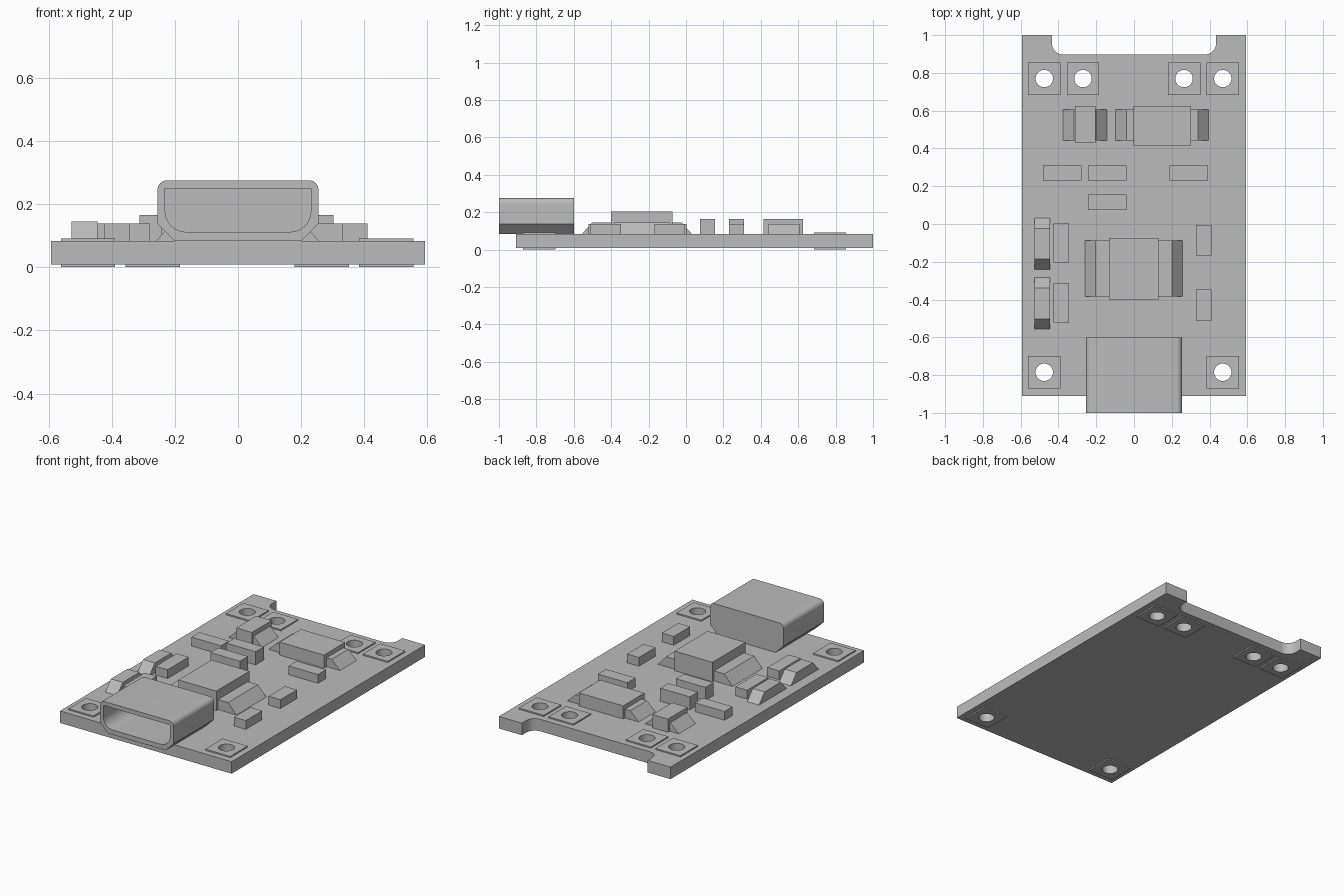
import bpy, bmesh
from math import sin, cos, pi, radians
from mathutils import Matrix, Vector

if "Cube" in bpy.data.objects:
    bpy.data.objects.remove(bpy.data.objects["Cube"])

grey = bpy.data.materials.new("plain grey")
grey.use_nodes = True
grey.diffuse_color = (0.5, 0.5, 0.5, 1)
grey.node_tree.nodes["Principled BSDF"].inputs["Base Color"].default_value = (0.5, 0.5, 0.5, 1)

BOTTOM, TOP = 0.008, 0.083
PLATE = 0.008


def add_object(name, mesh):
    mesh.materials.clear()
    mesh.materials.append(grey)
    obj = bpy.data.objects.new(name, mesh)
    bpy.context.collection.objects.link(obj)
    return obj


def arc(cx, cy, r, start, end, steps=8):
    angles = [radians(start + (end - start) * i / steps) for i in range(steps + 1)]
    return [(cx + r * cos(a), cy + r * sin(a)) for a in angles]


def circle(cx, cy, r):
    return arc(cx, cy, r, 0, 360, 32)[:-1]


def rectangle(x0, x1, y0, y1):
    return [(x0, y0), (x1, y0), (x1, y1), (x0, y1)]


def extrude_loops(name, loops, low, high, matrix=Matrix()):
    """Fill nested outlines (inner ones become holes) and extrude them."""
    curve = bpy.data.curves.new(name, 'CURVE')
    curve.dimensions, curve.fill_mode = '2D', 'BOTH'
    curve.extrude = (high - low) / 2
    for loop in loops:
        spline = curve.splines.new('POLY')
        spline.points.add(len(loop) - 1)
        for point, (x, y) in zip(spline.points, loop):
            point.co = (x, y, 0, 1)
        spline.use_cyclic_u = True
    helper = bpy.data.objects.new(name + " outline", curve)
    bpy.context.collection.objects.link(helper)
    graph = bpy.context.evaluated_depsgraph_get()
    mesh = bpy.data.meshes.new_from_object(helper.evaluated_get(graph))
    bpy.data.objects.remove(helper)
    bm = bmesh.new()
    bm.from_mesh(mesh)
    bmesh.ops.remove_doubles(bm, verts=bm.verts, dist=0.0002)
    bmesh.ops.recalc_face_normals(bm, faces=bm.faces)
    bm.transform(matrix @ Matrix.Translation((0, 0, (low + high) / 2)))
    bm.to_mesh(mesh)
    bm.free()
    return add_object(name, mesh)


def block(name, x0, x1, y0, y1, height, slope_x=0, slope_y=0):
    """Box on the board whose ends may slope inward towards the top."""
    bm = bmesh.new()
    bmesh.ops.create_cube(bm, size=1)
    for v in bm.verts:
        upper = v.co.z > 0
        sx, sy = (1 if v.co.x > 0 else -1), (1 if v.co.y > 0 else -1)
        v.co = Vector((x1 if sx > 0 else x0, y1 if sy > 0 else y0, height if upper else TOP))
        if upper:
            v.co.x -= sx * slope_x
            v.co.y -= sy * slope_y
    mesh = bpy.data.meshes.new(name)
    bm.to_mesh(mesh)
    bm.free()
    return add_object(name, mesh)


# Circuit board with a rounded notch and mounting holes
holes = [(-0.475, 0.77), (-0.27, 0.77), (0.265, 0.77), (0.47, 0.77), (-0.475, -0.785), (0.47, -0.785)]
R = 0.046
outline = [(-0.593, -0.91), (0.593, -0.91), (0.593, 1), (0.435, 1)]
outline += arc(0.375, 0.957, 0.06, 0, -90) + arc(-0.375, 0.957, 0.06, -90, -180)
outline += [(-0.435, 1), (-0.593, 1)]
board = extrude_loops("board", [outline] + [circle(x, y, R) for x, y in holes], BOTTOM, TOP)

# Square solder pads around each hole, on both sides
for i, (x, y) in enumerate(holes, 1):
    loops = [rectangle(x - 0.086, x + 0.086, y - 0.086, y + 0.086), circle(x, y, R)]
    extrude_loops(f"top_pad_{i}", loops, TOP, TOP + PLATE)
    extrude_loops(f"bottom_pad_{i}", loops, 0, BOTTOM)

# Socket shell, open at the front and closed at the back
stand = Matrix.Rotation(pi / 2, 4, 'X')
shell = [(-0.2, TOP), (0.2, TOP), (0.255, 0.138)]
shell += arc(0.225, 0.245, 0.03, 0, 90) + arc(-0.225, 0.245, 0.03, 90, 180) + [(-0.255, 0.138)]
cavity = arc(-0.165, 0.178, 0.066, 180, 270) + arc(0.165, 0.178, 0.066, 270, 360)
cavity += [(0.231, 0.249), (-0.231, 0.249)]
extrude_loops("socket_shell", [shell, cavity], 0.62, 1, stand)
extrude_loops("socket_back", [shell], 0.6, 0.62, stand)

# Chips: raised body over a lower slab of sloped leads
chips = {
    "main_chip": ((-0.132, 0.13, -0.4, -0.073, 0.205), (-0.26, 0.257, -0.383, -0.088, 0.146)),
    "wide_chip": ((-0.003, 0.303, 0.415, 0.625, 0.165), (-0.098, 0.395, 0.442, 0.607, 0.138)),
    "small_chip": ((-0.312, -0.205, 0.43, 0.625, 0.165), (-0.375, -0.144, 0.442, 0.607, 0.138)),
}
for name, (body, leads) in chips.items():
    block(name + "_body", *body)
    block(name + "_leads", *leads, slope_x=0.057)

# Indicator lamps with sloped ends
for name, y0, y1 in (("front_lamp", -0.557, -0.283), ("rear_lamp", -0.24, 0.032)):
    block(name, -0.527, -0.445, y0, y1, 0.145, slope_y=0.055)

# Small rectangular parts lying across the board
LOW, HIGH = 0.138, 0.165
for i, (x, y, h) in enumerate([(-0.381, 0.27, LOW), (-0.141, 0.27, HIGH),
                               (0.29, 0.27, LOW), (-0.141, 0.115, HIGH)], 1):
    block(f"cross_resistor_{i}", x - 0.102, x + 0.102, y - 0.04, y + 0.04, h)

# Small rectangular parts lying along the board
for i, (x, y0, y1) in enumerate([(-0.384, -0.205, 0.003), (-0.384, -0.522, -0.312),
                                 (0.37, -0.168, -0.005), (0.37, -0.51, -0.348)], 1):
    block(f"side_resistor_{i}", x - 0.041, x + 0.041, y0, y1, LOW)

# Smooth the round walls, keep corners sharp
for obj in bpy.context.collection.objects:
    if obj.type == 'MESH' and obj.name.startswith(("board", "top_pad", "bottom_pad", "socket")):
        bpy.ops.object.select_all(action='DESELECT')
        obj.select_set(True)
        bpy.context.view_layer.objects.active = obj
        bpy.ops.object.shade_smooth_by_angle(angle=radians(30))
